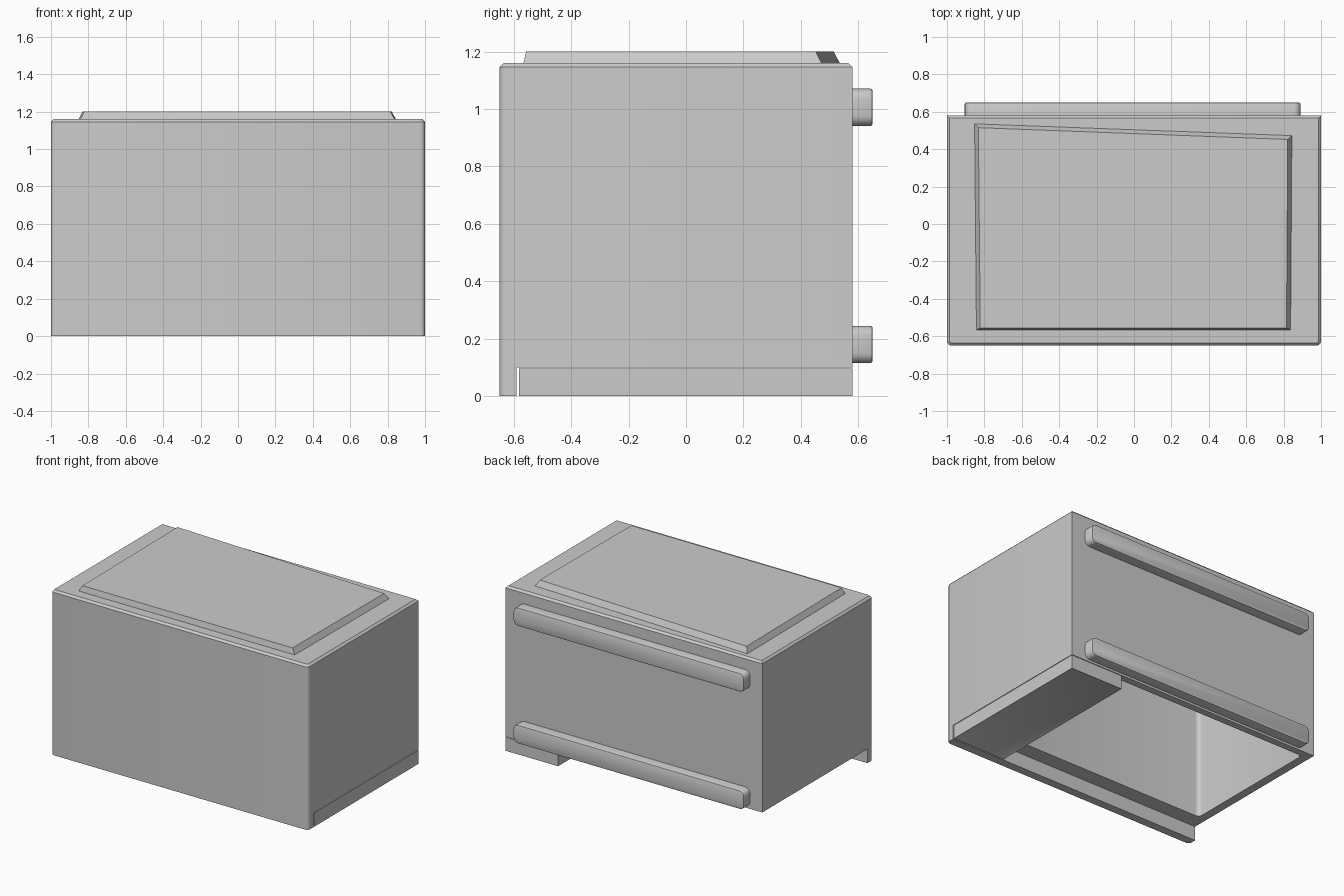
import bpy, bmesh

default = bpy.data.objects.get("Cube")
if default:
    bpy.data.objects.remove(default, do_unlink=True)


def box_mesh(lo, hi):
    """A bmesh box between two opposite corners."""
    bm = bmesh.new()
    bmesh.ops.create_cube(bm, size=1)
    for v in bm.verts:
        v.co = [lo[i] + (v.co[i] + 0.5) * (hi[i] - lo[i]) for i in range(3)]
    return bm


def bevel(bm, test, width, segments):
    """Bevel every edge whose two end points satisfy the test."""
    edges = [e for e in bm.edges if test(e.verts[0].co, e.verts[1].co)]
    bmesh.ops.bevel(bm, geom=edges, offset=width, segments=segments,
                    profile=0.5, affect='EDGES')


def finish(bm, name):
    """Turn a bmesh into an object with smooth rounds and sharp edges."""
    bmesh.ops.recalc_face_normals(bm, faces=bm.faces)
    mesh = bpy.data.meshes.new(name)
    bm.to_mesh(mesh)
    bm.free()
    obj = bpy.data.objects.new(name, mesh)
    bpy.context.collection.objects.link(obj)
    bpy.ops.object.select_all(action='DESELECT')
    obj.select_set(True)
    bpy.context.view_layer.objects.active = obj
    bpy.ops.object.shade_smooth_by_angle(angle=0.6)
    return obj


FRONT, BACK, BASE, TOP = -0.65, 0.58, 0.1, 1.16


def upright(a, b):
    return abs(a.z - b.z) > 0.05


def front_upright(a, b):
    return upright(a, b) and a.y < FRONT + 0.01


# Hollow cabinet, rounded at the front corners and chamfered around the top
bm = box_mesh((-1, FRONT, BASE), (1, BACK, TOP))
bevel(bm, front_upright, 0.025, 4)
bevel(bm, lambda a, b: min(a.z, b.z) > TOP - 0.001, 0.014, 1)
cabinet = finish(bm, "cabinet")

# Cavity open to the underside
bm = box_mesh((-0.94, -0.48, BASE - 0.2), (0.94, 0.53, TOP - 0.06))
bevel(bm, upright, 0.03, 4)
cutter = finish(bm, "cavity_cutter")
cutter.hide_render = True
cut = cabinet.modifiers.new("cavity", 'BOOLEAN')
cut.operation = 'DIFFERENCE'
cut.solver = 'EXACT'
cut.object = cutter
bpy.context.view_layer.objects.active = cabinet
bpy.ops.object.modifier_apply(modifier=cut.name)
bpy.data.objects.remove(cutter, do_unlink=True)

# Front skirt below the cabinet
bm = box_mesh((-1, FRONT, 0), (1, -0.59, BASE))
bevel(bm, front_upright, 0.025, 4)
finish(bm, "front_skirt")

# Foot under the left side, with a shallow recess underneath
bm = box_mesh((0.59, -0.582, 0), (1, BACK, BASE - 0.004))
bm.faces.ensure_lookup_table()
under = min(bm.faces, key=lambda f: f.calc_center_median().z)
bmesh.ops.inset_region(bm, faces=[under], thickness=0.025)
bmesh.ops.translate(bm, verts=under.verts, vec=(0, 0, 0.008))
finish(bm, "left_foot")

# Raised lid panel with sloping sides and a slanted back edge
lower = [(-0.845, -0.567), (0.84, -0.567), (0.847, 0.475), (-0.855, 0.538)]
upper = [(-0.822, -0.557), (0.815, -0.557), (0.822, 0.452), (-0.832, 0.515)]
bm = bmesh.new()
bottom = [bm.verts.new((x, y, TOP - 0.005)) for x, y in lower]
top = [bm.verts.new((x, y, 1.2)) for x, y in upper]
bm.faces.new(bottom)
bm.faces.new(top)
for i in range(4):
    j = (i + 1) % 4
    bm.faces.new((bottom[i], bottom[j], top[j], top[i]))
finish(bm, "lid_panel")

# Two rounded rails across the back
for name, z in (("lower_back_rail", 0.115), ("upper_back_rail", 0.941)):
    bm = box_mesh((-0.905, BACK - 0.005, z), (0.89, 0.65, z + 0.13))
    bevel(bm, lambda a, b: abs(a.y - b.y) > 0.05, 0.035, 4)
    bevel(bm, lambda a, b: min(a.y, b.y) > 0.649, 0.008, 2)
    finish(bm, name)
